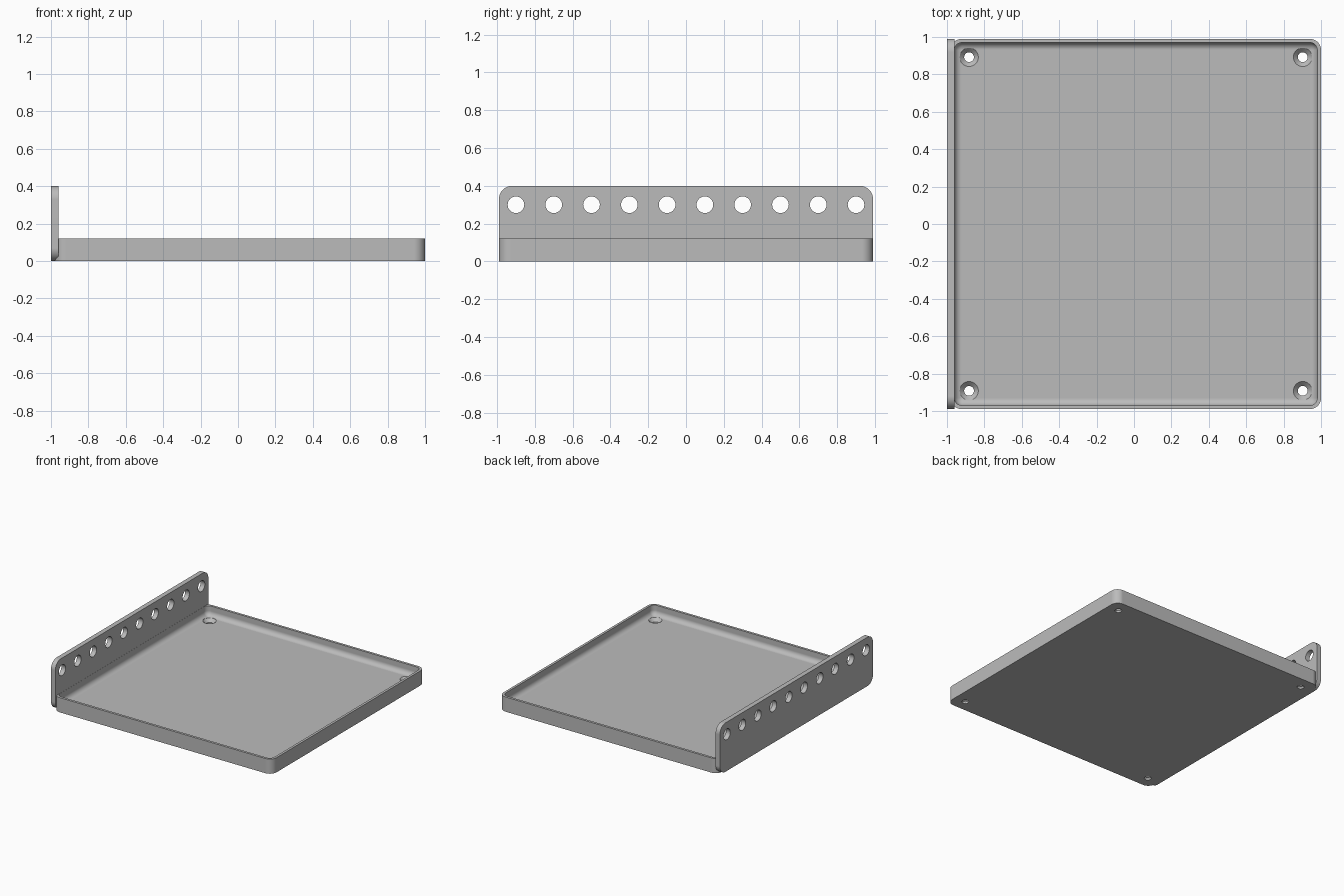
import bpy, bmesh, math
from mathutils import Matrix

cube = bpy.data.objects.get("Cube")
if cube:
    bpy.data.objects.remove(cube, do_unlink=True)

grey = bpy.data.materials.new("grey")
grey.use_nodes = True
colour = (0.5, 0.5, 0.5, 1)
grey.diffuse_color = colour
grey.node_tree.nodes["Principled BSDF"].inputs["Base Color"].default_value = colour


def rounded_rect(w, h, r, z, n=10):
    """Ring of points around a rectangle with rounded corners."""
    ring = []
    for k, (sx, sy) in enumerate([(1, 1), (-1, 1), (-1, -1), (1, -1)]):
        for i in range(n + 1):
            a = (k + i / n) * math.pi / 2
            ring.append((sx * (w / 2 - r) + r * math.cos(a),
                         sy * (h / 2 - r) + r * math.sin(a), z))
    return ring


def circle(r, z, n=32):
    return [(r * math.cos(2 * math.pi * i / n), r * math.sin(2 * math.pi * i / n), z)
            for i in range(n)]


def loft(bm, rings, matrix):
    """Skin a stack of rings and cap both ends."""
    loops = [[bm.verts.new(matrix @ Matrix.Translation(p).translation) for p in ring]
             for ring in rings]
    for a, b in zip(loops, loops[1:]):
        for i in range(len(a)):
            j = (i + 1) % len(a)
            bm.faces.new((a[i], a[j], b[j], b[i]))
    bm.faces.new(loops[0][::-1])
    bm.faces.new(loops[-1])


def make_object(name, bm):
    bmesh.ops.recalc_face_normals(bm, faces=bm.faces)
    mesh = bpy.data.meshes.new(name)
    bm.to_mesh(mesh)
    bm.free()
    mesh.materials.append(grey)
    obj = bpy.data.objects.new(name, mesh)
    bpy.context.collection.objects.link(obj)
    return obj


def drill(obj, cutter):
    """Cut the holes, then smooth the rounded faces only."""
    cut = obj.modifiers.new("holes", 'BOOLEAN')
    cut.object = cutter
    cut.solver = 'EXACT'
    bpy.ops.object.select_all(action='DESELECT')
    bpy.context.view_layer.objects.active = obj
    obj.select_set(True)
    bpy.ops.object.modifier_apply(modifier=cut.name)
    bpy.data.objects.remove(cutter, do_unlink=True)
    bpy.ops.object.shade_smooth_by_angle(angle=math.radians(30))
    weighted = obj.modifiers.new("flat_normals", 'WEIGHTED_NORMAL')
    weighted.keep_sharp = True


# Tray: outer wall, rim, inner wall and a fillet down to the floor
side, height, floor, wall, corner, fillet = 1.98, 0.12, 0.04, 0.02, 0.06, 0.039
rings = [rounded_rect(side, side, corner, z) for z in (0, height)]
inner = side - 2 * wall
rings.append(rounded_rect(inner, inner, corner - wall, height))
for i in range(9):
    a = i / 8 * math.pi / 2
    d = fillet * (1 - math.cos(a))
    rings.append(rounded_rect(inner - 2 * d, inner - 2 * d, corner - wall - d,
                              floor + fillet * (1 - math.sin(a))))
bm = bmesh.new()
loft(bm, rings, Matrix.Translation((0.01, 0, 0)))
tray = make_object("tray", bm)

# Countersunk screw holes in the tray corners
bm = bmesh.new()
profile = [(0.026, -0.05), (0.026, 0.015), (0.05, floor), (0.05, 0.06)]
for x in (-0.882, 0.902):
    for y in (-0.892, 0.892):
        loft(bm, [circle(r, z) for r, z in profile], Matrix.Translation((x, y, 0)))
drill(tray, make_object("screw_hole_cutter", bm))

# Upright side plate with rounded corners; local x, y, z become y, z, x
upright = Matrix(((0, 0, 1, 0), (1, 0, 0, 0), (0, 1, 0, 0.2), (0, 0, 0, 1)))
bm = bmesh.new()
loft(bm, [rounded_rect(side, 0.4, 0.07, x) for x in (-1, -0.961)], upright)
plate = make_object("side_plate", bm)

# Row of ten round holes along the plate
bm = bmesh.new()
for i in range(10):
    loft(bm, [circle(0.044, x) for x in (-1.1, -0.9)],
         Matrix.Translation((0, -0.9 + 0.2 * i, 0.1)) @ upright)
drill(plate, make_object("plate_hole_cutter", bm))
